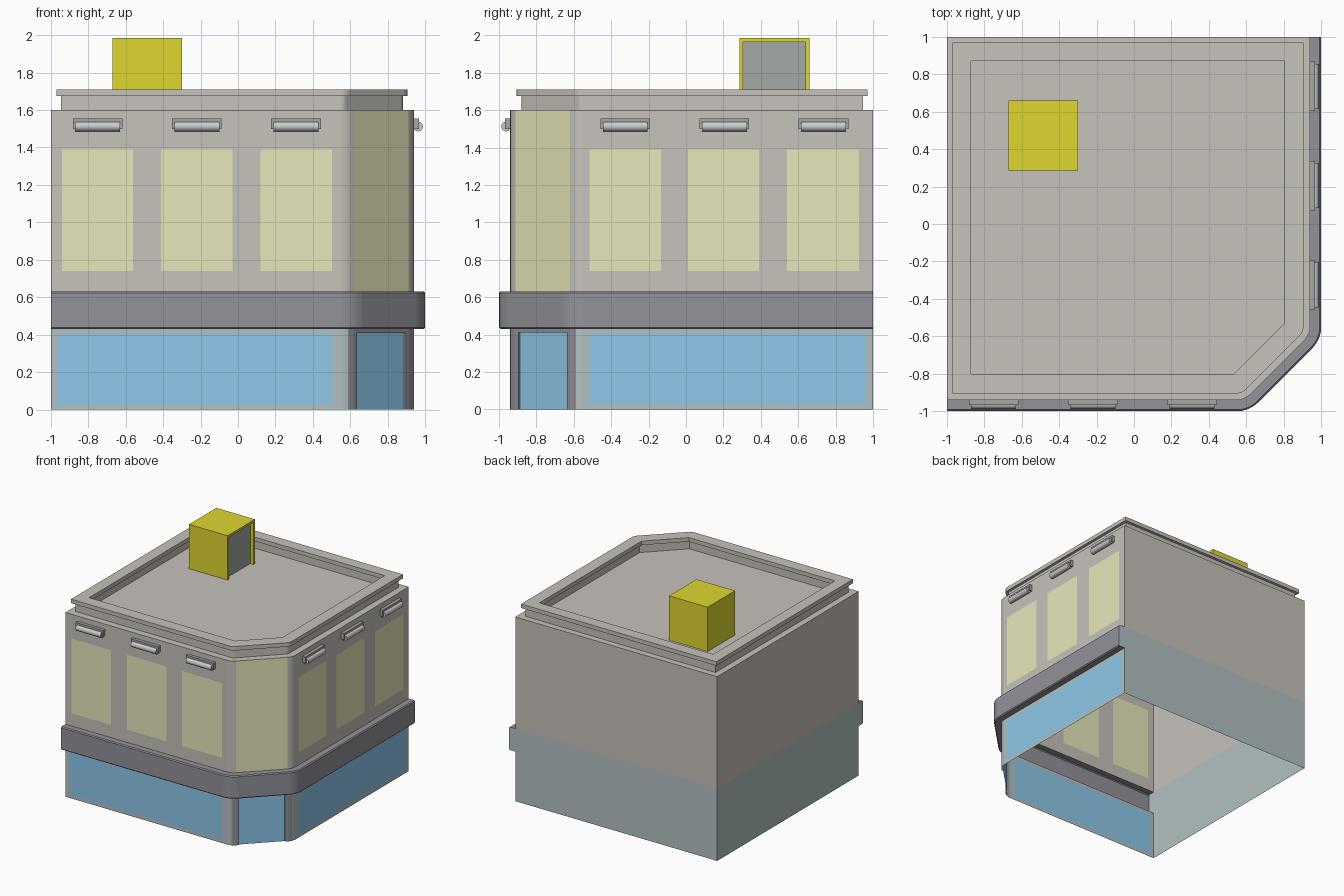
import bpy, bmesh, math
from mathutils import Vector

if "Cube" in bpy.data.objects:
    bpy.data.objects.remove(bpy.data.objects["Cube"])

STONE, TEAL, DARK = (.57, .54, .50), (.45, .53, .54), (.29, .29, .32)
PANE, GLASS, YELLOW = (.80, .80, .50), (.27, .58, .82), (.74, .68, .03)
VENT, LAMP = (.36, .40, .37), (.75, .76, .76)
COLORS = dict(upper_walls=STONE, roof=STONE, cornice=STONE, ground_walls=TEAL,
              ground_band=DARK, entrance_frame=DARK, entrance_door=GLASS,
              shop_windows=GLASS, upper_windows=PANE, corner_window=PANE,
              roof_box=YELLOW, roof_box_vent=VENT)
parts = {name: [] for name in COLORS}
mats = {}


def paint(obj, color):
    if color not in mats:
        mats[color] = bpy.data.materials.new("paint")
        mats[color].diffuse_color = (*color, 1)
    obj.data.materials.append(mats[color])


def face(part, pts, smooth=False):
    parts[part].append((pts, smooth))


def wall(part, a, b, z0, z1, smooth=False):
    face(part, [(*a, z0), (*b, z0), (*b, z1), (*a, z1)], smooth)


# Street-side outline, offset outwards by o: front, rounded cut corner, right side
SEG = 4
def street(o, back=0.0):
    r, k = .10 + o, 1.531 + o * math.sqrt(2)
    w = .94 + o
    pts = [(-1 + back, -w)]
    for cx, cy, start, corner in ((.55, -.84, 0, (k - w, -w)), (.84, -.55, 45, (w, w - k))):
        for i in range(SEG + 1):
            t = math.radians(start + 45 * i / SEG)
            pts.append((cx + r * math.sin(t), cy - r * math.cos(t)) if r > 0 else corner)
    return pts + [(w, 1 - back)]


def loft(part, loops, closed=False):
    n = len(loops[0])
    for lo, hi in zip(loops, loops[1:]):
        for i in range(n if closed else n - 1):
            j = (i + 1) % n
            face(part, [lo[i], lo[j], hi[j], hi[i]], i in range(1, 5) or i in range(6, 10))


# Street walls as grids whose window cells go to the window parts
def grid(place, cols, rows, wall_part, pane_part):
    for i, (u0, u1) in enumerate(zip(cols, cols[1:])):
        for j, (z0, z1) in enumerate(zip(rows, rows[1:])):
            wall(pane_part if i % 2 and j == 1 else wall_part, place(u0), place(u1), z0, z1)


front = lambda u: (u, -.94)
right = lambda u: (.94, u)
LOW, HIGH = [0, .03, .40, .43], [.63, .74, 1.39, 1.6]
grid(front, [-1, -.963, .503, .55], LOW, "ground_walls", "shop_windows")
grid(right, [-.55, -.513, .963, 1], LOW, "ground_walls", "shop_windows")
grid(front, [-1, -.94, -.56, -.41, -.03, .12, .503, .55], HIGH, "upper_walls", "upper_windows")
grid(right, [-.55, -.515, -.134, .01, .39, .54, .925, 1], HIGH, "upper_walls", "upper_windows")

# Rounded corner: posts below, stone and tall window above
base = street(0)
for i in list(range(1, 5)) + list(range(6, 10)):
    wall("entrance_frame" if 3 <= i <= 7 else "ground_walls", base[i], base[i + 1], 0, .43, True)
    wall("upper_walls", base[i], base[i + 1], .63, 1.6, True)
wall("corner_window", base[5], base[6], .63, 1.6)

# Recessed entrance door
A, B = (.635, -.896), (.896, -.635)
a, b = [(p[0] - .0085, p[1] + .0085) for p in (A, B)]
wall("entrance_frame", base[5], A, 0, .41)
wall("entrance_frame", B, base[6], 0, .41)
face("entrance_frame", [(*base[5], .41), (*A, .41), (*B, .41), (*base[6], .41),
                        (*base[6], .43), (*base[5], .43)])
wall("entrance_frame", A, a, 0, .41)
wall("entrance_frame", b, B, 0, .41)
face("entrance_frame", [(*a, .41), (*b, .41), (*B, .41), (*A, .41)])
wall("entrance_door", a, b, 0, .41)

# Blank back and left walls
for p, q in (((.94, 1), (-1, 1)), ((-1, 1), (-1, -.94))):
    wall("ground_walls", p, q, 0, .63)
    wall("upper_walls", p, q, .63, 1.6)

# Projecting band with closed ends
band = [(0, .43), (.052, .43), (.06, .438), (.06, .622), (.052, .63), (0, .63)]
loft("ground_band", [[(*p, z) for p in street(o)] for o, z in band])
face("ground_walls", [(-1, -.94 - o, z) for o, z in band])
face("ground_walls", [(.94 + o, 1, z) for o, z in reversed(band)])

# Roof deck and stepped parapet
face("roof", [(*p, 1.6) for p in base + [(-1, 1)]])
rim = [(-.06, .055, 1.6), (-.06, .055, 1.675), (-.035, .03, 1.675), (-.035, .03, 1.71),
       (-.14, .13, 1.71), (-.14, .13, 1.675), (-.115, .105, 1.675), (-.115, .105, 1.6)]
loft("cornice", [[(*p, z) for p in street(o, c) + [(-1 + c, 1 - c)]] for o, c, z in rim], True)

# Roof box, open to the right with a recessed vent
x0, x1, y0, y1, z0, z1 = -.67, -.30, .285, .66, 1.6, 1.985
for p, q in (((x0, y0), (x1, y0)), ((x1, y1), (x0, y1)), ((x0, y1), (x0, y0))):
    wall("roof_box", p, q, z0, z1)
face("roof_box", [(x0, y0, z1), (x1, y0, z1), (x1, y1, z1), (x0, y1, z1)])
v0, v1, vz, vx = .305, .64, 1.965, x1 - .03
wall("roof_box", (x1, y0), (x1, v0), z0, z1)
wall("roof_box", (x1, v1), (x1, y1), z0, z1)
wall("roof_box", (x1, v0), (x1, v1), vz, z1)
wall("roof_box", (x1, v0), (vx, v0), z0, vz)
wall("roof_box", (vx, v1), (x1, v1), z0, vz)
face("roof_box", [(vx, v0, vz), (vx, v1, vz), (x1, v1, vz), (x1, v0, vz)])
wall("roof_box_vent", (vx, v0), (vx, v1), z0, vz)

# Turn the collected faces into objects
for name, faces in parts.items():
    bm = bmesh.new()
    for pts, smooth in faces:
        bm.faces.new([bm.verts.new(p) for p in pts]).smooth = smooth
    bmesh.ops.remove_doubles(bm, verts=bm.verts[:], dist=1e-4)
    for e in bm.edges:
        if len(e.link_faces) == 2 and e.calc_face_angle(0) > math.radians(30):
            e.smooth = False
    mesh = bpy.data.meshes.new(name)
    bm.to_mesh(mesh)
    bm.free()
    obj = bpy.data.objects.new(name, mesh)
    bpy.context.collection.objects.link(obj)
    paint(obj, COLORS[name])


# Wall lamps: dark housing with a round tube
def lamp(place, turn, u):
    x, y = place(u)
    out = Vector((math.sin(turn), -math.cos(turn), 0))
    at = Vector((x, y, 0))
    bpy.ops.mesh.primitive_cube_add(size=1, location=at + out * .014 + Vector((0, 0, 1.527)),
                                    rotation=(0, 0, turn))
    box = bpy.context.object
    box.name, box.scale = "lamp_housing", (.265, .028, .056)
    paint(box, VENT)
    bpy.ops.mesh.primitive_cylinder_add(vertices=16, radius=.026, depth=.24,
                                        location=at + out * .022 + Vector((0, 0, 1.512)),
                                        rotation=(0, math.pi / 2, turn))
    tube = bpy.context.object
    tube.name = "lamp_tube"
    bpy.ops.object.shade_smooth_by_angle(angle=math.radians(40))
    paint(tube, LAMP)


for u in (-.75, -.22, .31):
    lamp(front, 0, u)
    lamp(right, math.pi / 2, -u - .015)

for m in bpy.data.materials:
    if m.users and not m.is_grease_pencil:
        m.use_nodes = True
        m.node_tree.nodes["Principled BSDF"].inputs["Base Color"].default_value = m.diffuse_color
